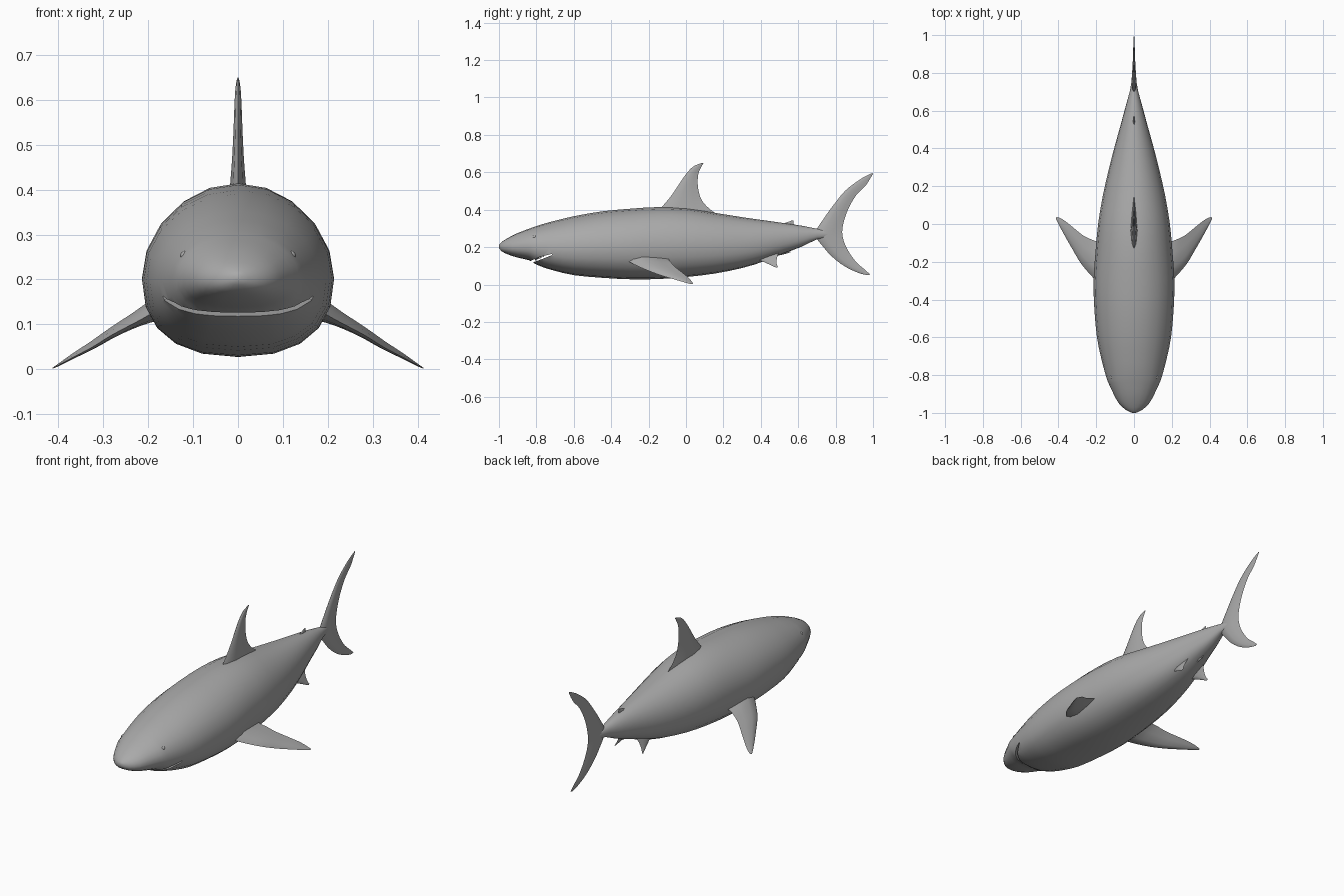
import bpy, bmesh, math
from mathutils import Vector

if "Cube" in bpy.data.objects:
    bpy.data.objects.remove(bpy.data.objects["Cube"])

skin = bpy.data.materials.new("grey_skin")
skin.diffuse_color = (0.4, 0.4, 0.4, 1)
skin.use_nodes = True
skin.node_tree.nodes["Principled BSDF"].inputs["Base Color"].default_value = skin.diffuse_color


def finish(name, bm, angle=50):
    """Turn a bmesh into a smooth-shaded object."""
    bmesh.ops.recalc_face_normals(bm, faces=bm.faces)
    me = bpy.data.meshes.new(name)
    bm.to_mesh(me)
    bm.free()
    me.materials.append(skin)
    ob = bpy.data.objects.new(name, me)
    bpy.context.collection.objects.link(ob)
    smooth(ob, angle)
    return ob


def smooth(ob, angle):
    bpy.ops.object.select_all(action='DESELECT')
    ob.select_set(True)
    bpy.context.view_layer.objects.active = ob
    bpy.ops.object.shade_smooth_by_angle(angle=math.radians(angle))


def loft(name, rings):
    """Skin a list of equal-length closed rings and cap both ends."""
    bm = bmesh.new()
    vs = [[bm.verts.new(p) for p in r] for r in rings]
    n = len(rings[0])
    for a, b in zip(vs, vs[1:]):
        for i in range(n):
            j = (i + 1) % n
            bm.faces.new((a[i], a[j], b[j], b[i]))
    bm.faces.new(vs[0])
    bm.faces.new(vs[-1])
    return finish(name, bm)


def spline(rows, sub):
    """Pass a smooth curve through rows of numbers."""
    out = []
    for k in range(len(rows) - 1):
        p0, p1 = rows[max(k - 1, 0)], rows[k]
        p2, p3 = rows[k + 1], rows[min(k + 2, len(rows) - 1)]
        for s in range(sub):
            t = s / sub
            out.append([0.5 * (2 * b + (c - a) * t + (2 * a - 5 * b + 4 * c - d) * t * t
                               + (3 * b - a - 3 * c + d) * t ** 3)
                        for a, b, c, d in zip(p0, p1, p2, p3)])
    out.append(list(rows[-1]))
    return out


def fin(name, rows, normal, sub=3):
    """Rows of lead xyz, trail xyz, half thickness, skinned as a foil."""
    normal = Vector(normal).normalized()
    foil = [(0, 0), (.1, .6), (.35, 1), (.7, .55), (1, 0), (.7, -.55), (.35, -1), (.1, -.6)]
    rings = []
    for r in spline(rows, sub):
        lead, trail = Vector(r[:3]), Vector(r[3:6])
        rings.append([lead.lerp(trail, t) + normal * h * r[6] for t, h in foil])
    return loft(name, rings)


def upright(rows):
    """Mid-plane fin rows from lead y, lead z, trail y, trail z, thickness."""
    return [(0, a, b, 0, c, d, h) for a, b, c, d, h in rows]


# Body: y, half width, top z, bottom z
stations = [
    (-1.0, .008, .212, .196), (-.985, .042, .228, .177), (-.95, .08, .25, .16),
    (-.9, .108, .275, .144), (-.84, .136, .298, .130), (-.81, .147, .309, .112),
    (-.76, .161, .325, .091), (-.7, .176, .341, .073), (-.6, .196, .365, .050),
    (-.45, .21, .391, .036), (-.3, .214, .405, .028), (-.15, .204, .414, .029),
    (0, .19, .408, .040), (.15, .165, .384, .058), (.3, .131, .36, .088),
    (.42, .1, .343, .125), (.52, .072, .329, .165), (.62, .045, .314, .203),
    (.7, .023, .298, .241), (.77, .01, .29, .25)]


def section(y, w, top, bottom, ang):
    mid = (top + bottom) / 2 - .015 * min(1, w / .2)
    c, s = math.cos(ang), math.sin(ang)
    if s >= 0:
        return Vector((w * c, y, mid + (top - mid) * s))
    x = math.copysign(abs(c) ** .82, c)
    return Vector((w * x, y, mid - (mid - bottom) * abs(s) ** .86))


SIDES = 20
body = loft("body", [[section(*r, math.tau * i / SIDES) for i in range(SIDES)]
                     for r in spline(stations, 2)])

# Mouth: a thin rising slot cut right across the head
slot = [(-.87, .112), (-.83, .127), (-.78, .148), (-.715, .164),
        (-.717, .157), (-.77, .136), (-.83, .114), (-.87, .098)]
cutter = loft("mouth_cutter", [[(x, y, z) for y, z in slot] for x in (-.3, .3)])
cutter.hide_render = True
mod = body.modifiers.new("mouth", 'BOOLEAN')
mod.operation = 'DIFFERENCE'
mod.object = cutter
mod.solver = 'EXACT'
bpy.context.view_layer.objects.active = body
bpy.ops.object.modifier_apply(modifier="mouth")
bpy.data.objects.remove(cutter)
smooth(body, 50)

# Teeth: small cones following the arc of the upper jaw
bm = bmesh.new()
for i in range(-9, 10):
    x = i * .0135
    y = -.805 + .05 * (x / .13) ** 2
    z = .135 + .42 * (y + .805)
    ring = [bm.verts.new((x + .005 * math.cos(a), y + .004 * math.sin(a), z + .006))
            for a in (0, math.pi / 2, math.pi, math.pi * 1.5)]
    tip = bm.verts.new((x, y, z - .010))
    bm.faces.new(ring)
    for j in range(4):
        bm.faces.new((ring[j], ring[(j + 1) % 4], tip))
finish("teeth", bm, 30)

# Dorsal fin
fin("dorsal_fin", upright([
    (-.16, .385, .19, .36, .02), (-.12, .425, .125, .405, .017),
    (-.075, .48, .082, .455, .013), (-.035, .54, .064, .52, .010),
    (.0, .59, .064, .58, .008), (.035, .628, .073, .612, .006),
    (.07, .645, .088, .64, .003), (.088, .65, .094, .649, .001)]), (1, 0, 0))

# Tail fin, from the lower tip to the upper tip
fin("tail_fin", upright([
    (.968, .05, .985, .053, .001), (.92, .063, .958, .078, .003),
    (.85, .096, .912, .118, .006), (.785, .145, .872, .172, .009),
    (.735, .2, .846, .225, .012), (.69, .27, .835, .28, .014),
    (.735, .35, .845, .34, .011), (.785, .42, .868, .405, .009),
    (.85, .5, .908, .475, .006), (.92, .555, .955, .523, .004),
    (.965, .582, .975, .55, .003), (.996, .596, 1.0, .592, .001)]), (1, 0, 0))

# Second dorsal fin and anal fin
fin("second_dorsal_fin", upright([
    (.5, .32, .585, .31, .006), (.535, .331, .575, .325, .004),
    (.565, .342, .575, .342, .001)]), (1, 0, 0), 2)
fin("anal_fin", upright([
    (.47, .165, .57, .195, .007), (.51, .158, .55, .18, .005),
    (.55, .17, .562, .174, .001)]), (1, 0, 0), 2)

for side, label in ((-1, "left"), (1, "right")):
    # Pectoral fins
    rows = [(.13, -.37, .155, .13, -.05, .165, .03), (.185, -.315, .128, .185, -.09, .137, .024),
            (.225, -.275, .106, .225, -.082, .122, .017), (.28, -.21, .077, .27, -.06, .096, .012),
            (.325, -.135, .049, .32, -.02, .064, .009), (.365, -.065, .028, .36, .012, .038, .006),
            (.4, .0, .009, .39, .031, .016, .003), (.413, .028, .002, .41, .037, .004, .001)]
    fin(label + "_pectoral_fin",
        [(r[0] * side, r[1], r[2], r[3] * side, r[4], r[5], r[6]) for r in rows],
        (.5 * side, 0, .85))
    # Pelvic fins
    rows = [(.05, .35, .145, .045, .5, .18, .010), (.063, .405, .125, .06, .487, .145, .007),
            (.074, .45, .105, .072, .484, .115, .004), (.082, .482, .09, .082, .492, .093, .001)]
    fin(label + "_pelvic_fin",
        [(r[0] * side, r[1], r[2], r[3] * side, r[4], r[5], r[6]) for r in rows],
        (.9 * side, 0, .4), 2)
    # Eyes, almost flush with the head
    pos = section(-.81, .147, .309, .112, math.radians(32))
    bm = bmesh.new()
    bmesh.ops.create_uvsphere(bm, u_segments=12, v_segments=8, radius=.01)
    bmesh.ops.translate(bm, verts=bm.verts, vec=(side * (pos.x - .006), pos.y, pos.z - .004))
    finish(label + "_eye", bm)
